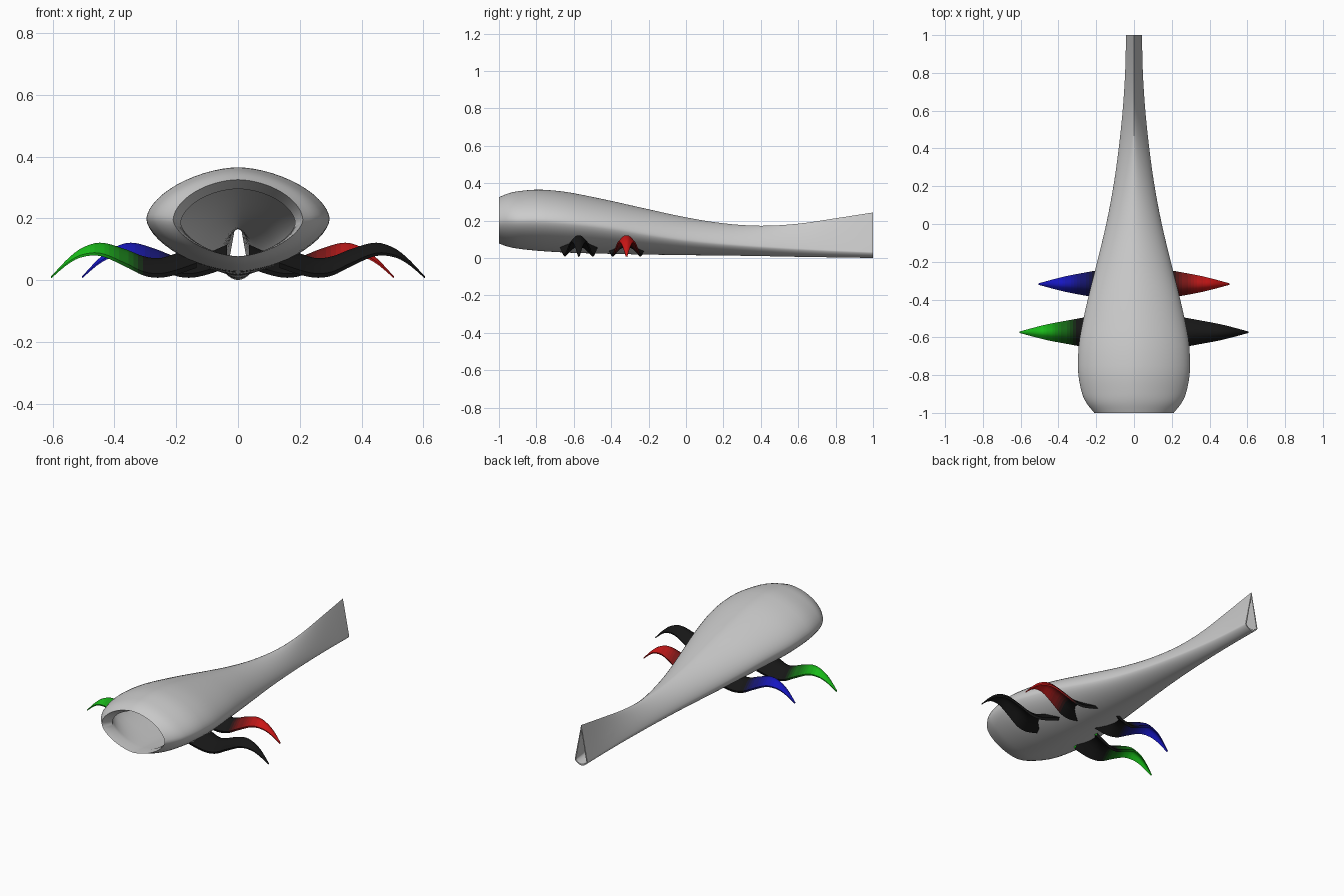
import bpy, bmesh, math

if "Cube" in bpy.data.objects:
    bpy.data.objects.remove(bpy.data.objects["Cube"])

def spline(keys, y):
    """Smooth interpolation through rows whose first column is the position."""
    n = len(keys)
    i = max(k for k in range(n - 1) if k == 0 or keys[k][0] <= y)
    a, b = keys[i], keys[i + 1]
    h = b[0] - a[0]
    t = min(max((y - a[0]) / h, 0), 1)

    def slope(k, c):
        lo, hi = keys[max(k - 1, 0)], keys[min(k + 1, n - 1)]
        return (hi[c] - lo[c]) / (hi[0] - lo[0])
    out = []
    for c in range(1, len(a)):
        out.append((2*t**3 - 3*t*t + 1) * a[c] + (t**3 - 2*t*t + t) * h * slope(i, c)
                   + (3*t*t - 2*t**3) * b[c] + (t**3 - t*t) * h * slope(i + 1, c))
    return out

def loft(bm, rings, closed=False):
    """Skin a list of equal-length rings; returns faces grouped per span."""
    vs = [[bm.verts.new(p) for p in r] for r in rings]
    n = len(vs[0])
    spans = []
    for k in range(len(vs) if closed else len(vs) - 1):
        a, b = vs[k], vs[(k + 1) % len(vs)]
        spans.append([bm.faces.new((a[j], a[(j + 1) % n], b[(j + 1) % n], b[j])) for j in range(n)])
    return vs, spans

def finish(bm, name, angle):
    bmesh.ops.recalc_face_normals(bm, faces=bm.faces)
    me = bpy.data.meshes.new(name)
    bm.to_mesh(me)
    bm.free()
    ob = bpy.data.objects.new(name, me)
    bpy.context.collection.objects.link(ob)
    me.shade_smooth()
    me.set_sharp_from_angle(angle=math.radians(angle))
    return ob

# Hollow body: y, half width, bottom z, top z, widest z, upper curve power
OUTER = [(-1, .21, .077, .325, .195, 1.8), (-.95, .25, .06, .345, .2, 1.75),
         (-.9, .274, .05, .356, .2, 1.7), (-.8, .294, .039, .365, .2, 1.7),
         (-.7, .296, .032, .36, .195, 1.7), (-.6, .287, .027, .346, .185, 1.7),
         (-.4, .245, .022, .305, .16, 1.7), (-.2, .195, .018, .26, .125, 1.7),
         (0, .147, .015, .217, .095, 1.65), (.2, .109, .013, .185, .075, 1.55),
         (.4, .081, .01, .172, .06, 1.4), (.6, .06, .006, .183, .048, 1.2),
         (.8, .047, .003, .212, .038, 1.05), (1, .042, 0, .243, .03, 1)]
INNER = [(-.935, .185, .077, .295, .185, 1.8), (-.8, .262, .068, .333, .195, 1.7),
         (-.4, .217, .045, .283, .155, 1.7), (0, .127, .028, .2, .092, 1.65),
         (.4, .07, .018, .165, .06, 1.4), (1, .035, .008, .222, .03, 1)]

def section(keys, y, n=56):
    w, zb, zt, zm, p = spline(keys, y)
    ring = []
    for j in range(n):
        a = 2 * math.pi * j / n
        c, s = math.cos(a), math.sin(a)
        q = p if s > 0 else 1.65
        x = w * math.copysign(abs(c) ** (2 / q), c)
        z = zm + (zt - zm if s > 0 else zb - zm) * abs(s) ** (2 / q)
        ring.append((x, y, z))
    return ring

outer_ys = [-1 + .0125 * i for i in range(20)] + [-.75 + .05 * i for i in range(36)]
inner_ys = [1 - .055 * i for i in range(35)] + [-.905, -.935]
bm = bmesh.new()
loft(bm, [section(OUTER, y) for y in outer_ys] + [section(INNER, y) for y in inner_ys], True)
finish(bm, "hollow_body", 40)

# Arched fins: distance from tip, crest z, half width, droop of the edges
FIN = [(0, .012, .004, .002), (.055, .07, .019, .012), (.1, .104, .031, .022),
       (.16, .121, .045, .034), (.24, .1, .06, .045), (.3, .077, .071, .05),
       (.35, .071, .08, .05), (.4, .085, .09, .054), (.47, .115, .1, .06)]
# Fin cross-section: across, drop
ARCH = [(-1, 1), (-.72, .58), (-.45, .2), (-.2, 0), (.2, 0), (.45, .2), (.72, .58), (1, 1)]
LEVELS = 10

def fin(name, side, tip_x, y0, color):
    bm = bmesh.new()
    steps, rings = 30, []
    for k in range(steps + 1):
        d = .47 * k / steps
        z, w, drop = spline(FIN, d)
        th = .004 + .12 * w
        top = [(u * w, z - v * drop) for u, v in ARCH]
        under = [(u * w * .93, z - v * drop - th) for u, v in reversed(ARCH)]
        rings.append([(side * (tip_x - d), y0 + y, max(zz, .004)) for y, zz in top + under])
    vs, spans = loft(bm, rings)
    for end in (vs[0], vs[-1]):
        for j in range(7):
            bm.faces.new((end[j], end[j + 1], end[14 - j], end[15 - j]))
    # Fade from the tip colour to black towards the body
    for k, faces in enumerate(spans):
        d = .47 * (k + .5) / steps
        f = min(max((d - .12) / .19, 0), 1)
        for face in faces:
            face.material_index = round(f * LEVELS) if color else 0
    ob = finish(bm, name, 45)
    for i in range(LEVELS + 1 if color else 1):
        m = bpy.data.materials.new(f"{name}_shade_{i}")
        g = (1 - i / LEVELS) ** 1.3
        rgb = [max(c * g, .008) for c in (color or (0, 0, 0))]
        m.diffuse_color = (*rgb, 1)
        m.use_nodes = True
        m.node_tree.nodes["Principled BSDF"].inputs["Base Color"].default_value = m.diffuse_color
        ob.data.materials.append(m)

fin("front_right_fin", 1, .605, -.573, None)
fin("front_left_fin", -1, .605, -.573, (.01, .5, .01))
fin("rear_right_fin", 1, .505, -.318, (.6, .008, .008))
fin("rear_left_fin", -1, .505, -.318, (.008, .008, .55))
